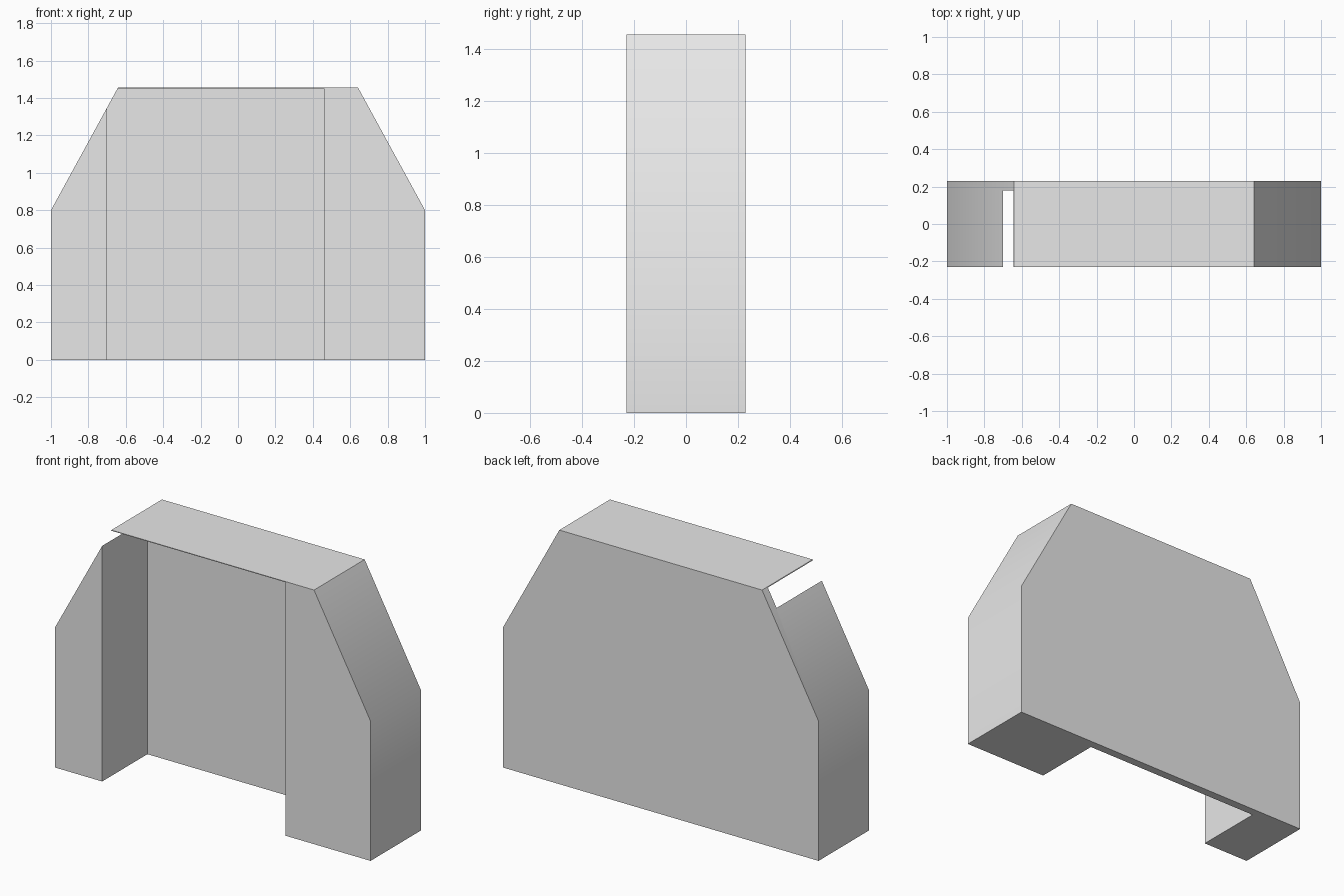
import bpy, bmesh, math

cube = bpy.data.objects.get("Cube")
if cube:
    bpy.data.objects.remove(cube, do_unlink=True)

DEPTH = 0.229          # half depth of the block
WALL_Y = 0.18          # inner face of the back wall
ROOF_Z = 1.455

grey = bpy.data.materials.new("plain_grey")
grey.use_nodes = True
colour = (0.8, 0.8, 0.8, 1)
grey.diffuse_color = colour
bsdf = next(n for n in grey.node_tree.nodes if n.type == 'BSDF_PRINCIPLED')
bsdf.inputs["Base Color"].default_value = colour


def extrude_profile(name, profile, y0, y1):
    """Extrude an x-z outline along y into a closed solid."""
    bm = bmesh.new()
    face = bm.faces.new([bm.verts.new((x, y0, z)) for x, z in profile])
    new = bmesh.ops.extrude_face_region(bm, geom=[face])["geom"]
    verts = [v for v in new if isinstance(v, bmesh.types.BMVert)]
    bmesh.ops.translate(bm, verts=verts, vec=(0, y1 - y0, 0))
    bmesh.ops.recalc_face_normals(bm, faces=bm.faces)
    mesh = bpy.data.meshes.new(name)
    bm.to_mesh(mesh)
    bm.free()
    mesh.materials.append(grey)
    obj = bpy.data.objects.new(name, mesh)
    bpy.context.collection.objects.link(obj)
    return obj


# Gabled block with sloped shoulders
right_half = [(1, 0), (1, 0.8), (0.642, ROOF_Z)]
outline = right_half + [(-x, z) for x, z in reversed(right_half)]
shell = extrude_profile("alcove_shell", outline, -DEPTH, DEPTH)

# Opening: leaves two uneven piers, a back wall and a thin roof sheet
left, right, top = -0.7, 0.46, ROOF_Z - 0.004
opening = [(left, -0.1), (right, -0.1), (right, top), (left, top)]
cutter = extrude_profile("opening_cutter", opening, -DEPTH - 0.1, WALL_Y)
cutter.hide_render = True

cut = shell.modifiers.new("opening", 'BOOLEAN')
cut.operation = 'DIFFERENCE'
cut.solver = 'EXACT'
cut.object = cutter

# Bake the cut so that sharp edges follow the final faces
bpy.context.view_layer.update()
graph = bpy.context.evaluated_depsgraph_get()
baked = bpy.data.meshes.new_from_object(shell.evaluated_get(graph))
shell.modifiers.clear()
shell.data = baked
bpy.data.objects.remove(cutter, do_unlink=True)

# Soften only the shoulder bends
bpy.ops.object.select_all(action='DESELECT')
shell.select_set(True)
bpy.context.view_layer.objects.active = shell
bpy.ops.object.shade_smooth_by_angle(angle=math.radians(30))
